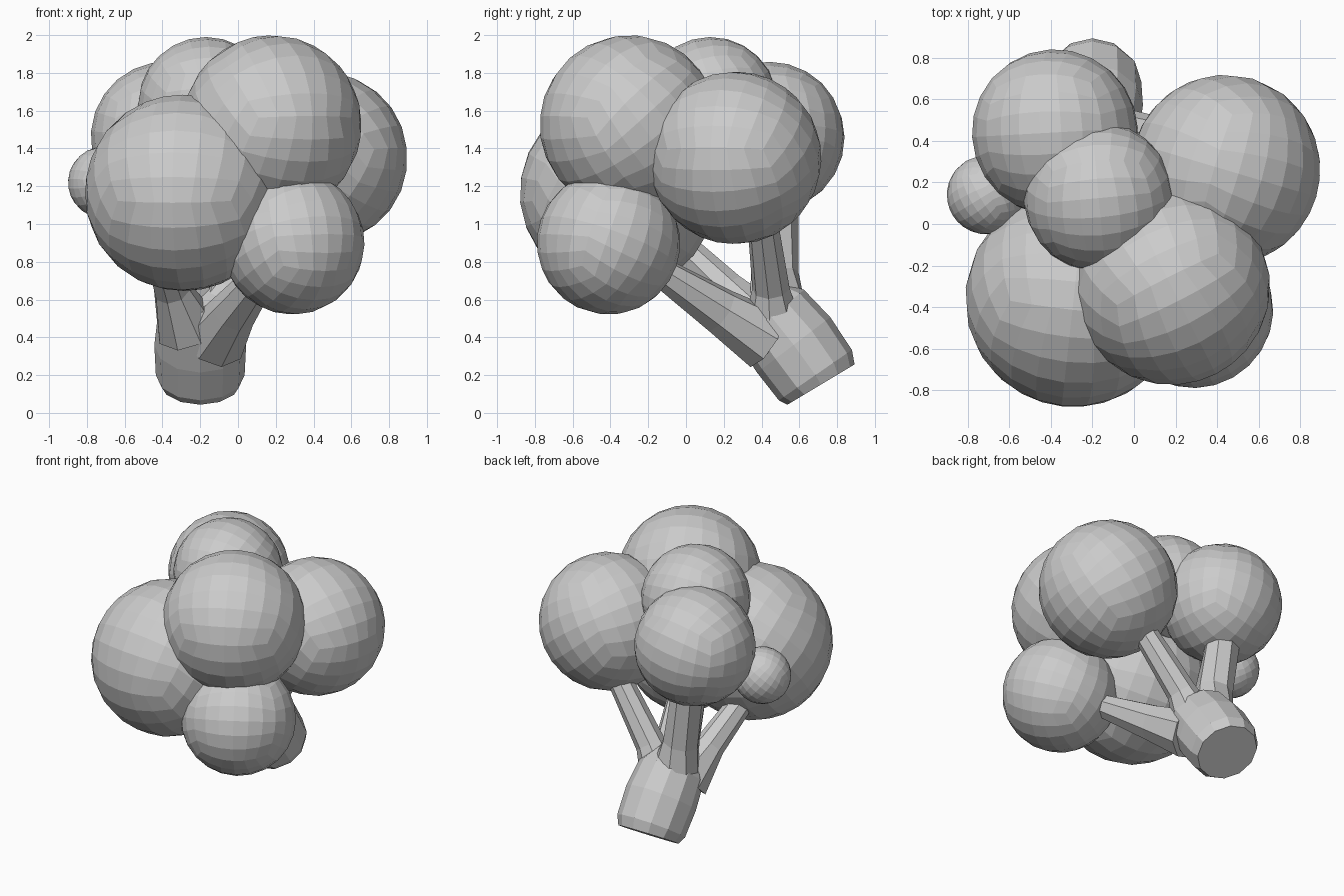
import bpy, bmesh
from math import pi, tan, cos, sin
from mathutils import Vector

if "Cube" in bpy.data.objects:
    bpy.data.objects.remove(bpy.data.objects["Cube"])


def finish(name, bm):
    bmesh.ops.recalc_face_normals(bm, faces=bm.faces[:])
    me = bpy.data.meshes.new(name)
    bm.to_mesh(me)
    bm.free()
    ob = bpy.data.objects.new(name, me)
    bpy.context.collection.objects.link(ob)
    return ob


def floret(name, centre, r):
    """Faceted quad ball, turned to face away from the trunk."""
    bm = bmesh.new()
    bmesh.ops.create_cube(bm, size=2)
    bmesh.ops.subdivide_edges(bm, edges=bm.edges[:], cuts=5, use_grid_fill=True)
    centre = Vector(centre)
    turn = (centre - Vector((-0.2, 0.45, 0.5))).to_track_quat('Z', 'Y')
    for v in bm.verts:
        even = Vector([tan(c * pi / 4) for c in v.co])
        v.co = centre + turn @ (even.normalized() * r)
    finish(name, bm)


def stem(name, path, sides):
    """Tapered tube through (x, y, z, radius) points."""
    bm = bmesh.new()
    pts = [Vector(p[:3]) for p in path]
    rings = []
    for i, p in enumerate(pts):
        d = pts[min(i + 1, len(pts) - 1)] - pts[max(i - 1, 0)]
        q = d.to_track_quat('Z', 'Y')
        rings.append([bm.verts.new(p + q @ Vector((cos(a), sin(a), 0)) * path[i][3])
                      for a in (2 * pi * k / sides for k in range(sides))])
    for a, b in zip(rings, rings[1:]):
        for k in range(sides):
            n = (k + 1) % sides
            bm.faces.new((a[k], a[n], b[n], b[k]))
    bm.faces.new(rings[0][::-1])
    bm.faces.new(rings[-1])
    finish(name, bm)


# Floret heads
florets = {
    "floret_top_front": ((0.18, -0.30, 1.525), 0.475),
    "floret_front_left": ((-0.29, -0.36, 1.165), 0.522),
    "floret_low_right": ((0.29, -0.41, 0.90), 0.38),
    "floret_right": ((0.44, 0.26, 1.35), 0.458),
    "floret_back_left": ((-0.38, 0.44, 1.46), 0.40),
    "floret_top_middle": ((-0.17, 0.13, 1.63), 0.36),
    "floret_small_left": ((-0.71, 0.14, 1.22), 0.19),
}
for name, (centre, r) in florets.items():
    floret(name, centre, r)

# Leaning trunk with a cut, slightly rounded base
stem("trunk", [(-0.2, 0.715, 0.15, 0.207), (-0.2, 0.685, 0.20, 0.235),
               (-0.2, 0.57, 0.36, 0.243), (-0.2, 0.45, 0.51, 0.225),
               (-0.2, 0.36, 0.62, 0.14)], 12)

# Branches fanning out to the heads
stem("branch_low_right", [(-0.12, 0.42, 0.39, 0.17), (-0.02, 0.18, 0.54, 0.125),
                          (0.16, -0.17, 0.77, 0.075)], 8)
stem("branch_right", [(-0.13, 0.46, 0.48, 0.15), (-0.03, 0.45, 0.66, 0.10),
                      (0.27, 0.40, 1.06, 0.08)], 8)
stem("branch_back", [(-0.24, 0.49, 0.48, 0.17), (-0.29, 0.47, 0.75, 0.125),
                     (-0.37, 0.48, 1.2, 0.115)], 8)
stem("branch_front_left", [(-0.27, 0.40, 0.45, 0.17), (-0.35, 0.22, 0.65, 0.10),
                           (-0.45, -0.12, 0.97, 0.075)], 8)
